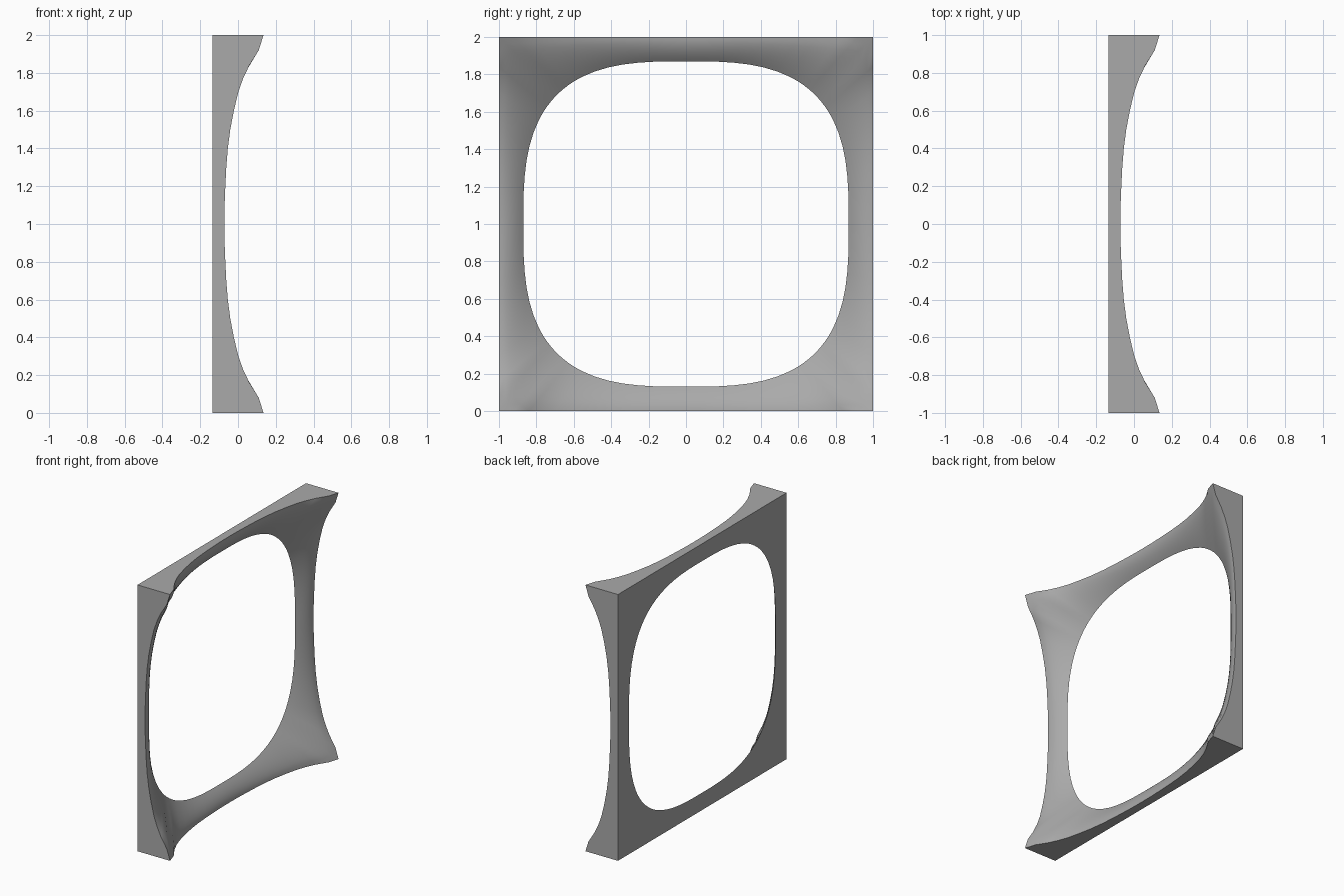
import bpy, bmesh, math

cube = bpy.data.objects.get("Cube")
if cube:
    bpy.data.objects.remove(cube, do_unlink=True)

BACK = -0.135      # flat rear plane
OPEN = 0.87        # half width of the rounded opening
ROWS = 8

# Front edge along each side: (distance from side middle, x)
EDGE = [(0, -0.072), (0.1, -0.071), (0.2, -0.067), (0.3, -0.062), (0.4, -0.054),
        (0.5, -0.041), (0.6, -0.022), (0.7, 0.002), (0.77, 0.027), (0.84, 0.06),
        (0.92, 0.11), (1, 0.135)]
SIDE = [(-t, x) for t, x in reversed(EDGE[1:])] + EDGE

mat = bpy.data.materials.new("plain grey")
mat.use_nodes = True
colour = (0.4, 0.4, 0.4, 1)
mat.diffuse_color = colour
mat.node_tree.nodes["Principled BSDF"].inputs["Base Color"].default_value = colour

bm = bmesh.new()


def column(t, edge_x, turn):
    """Points from the opening to the front edge, then the rear edge."""
    inner = OPEN / (1 + abs(t) ** 3) ** (1 / 3)
    power = 2 - 0.9 * abs(t)
    c, s = round(math.cos(turn)), round(math.sin(turn))
    points = []
    for i in range(ROWS + 1):
        f = i / ROWS
        k = inner + (1 - inner) * f
        x = BACK + (edge_x - BACK) * (1 - (1 - f) ** power)
        points.append((x, k, k * t))
    points.append((BACK, 1, t))
    return [bm.verts.new((x, y * c - z * s, y * s + z * c + 1)) for x, y, z in points]


# Four matching sides: curved front, flat outer wall and flat back
for quarter in range(4):
    columns = [column(t, x, quarter * math.pi / 2) for t, x in SIDE]
    for a, b in zip(columns, columns[1:]):
        for i in range(len(a)):
            j = (i + 1) % len(a)
            bm.faces.new((a[i], a[j], b[j], b[i]))

bmesh.ops.remove_doubles(bm, verts=bm.verts, dist=0.0001)
bmesh.ops.recalc_face_normals(bm, faces=bm.faces)
mesh = bpy.data.meshes.new("curved_frame")
bm.to_mesh(mesh)
bm.free()
mesh.materials.append(mat)
frame = bpy.data.objects.new("curved_frame", mesh)
bpy.context.collection.objects.link(frame)

# Smooth front with crisp outer edges
bpy.context.view_layer.objects.active = frame
frame.select_set(True)
bpy.ops.object.shade_smooth_by_angle(angle=math.radians(35))
